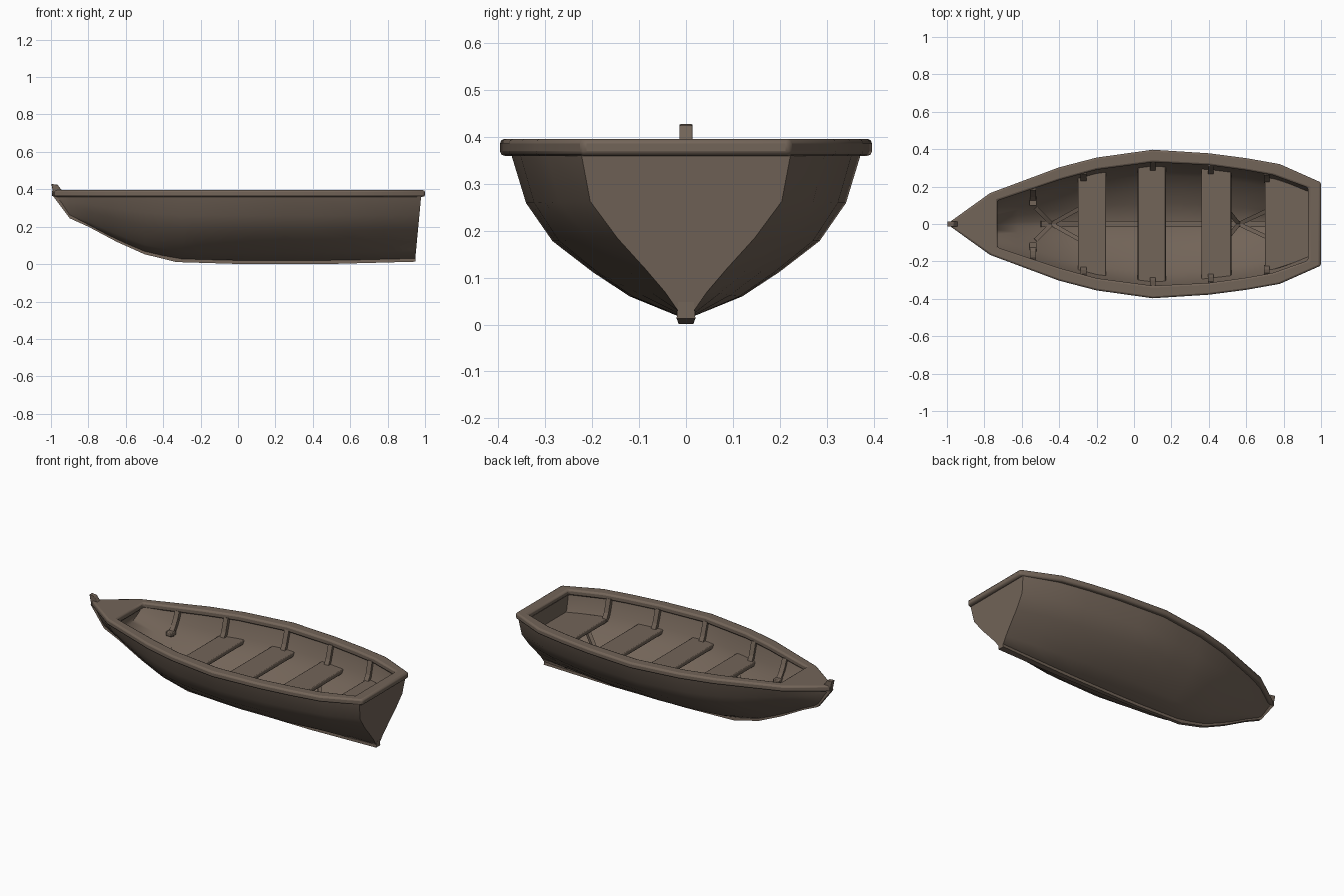
import bpy, bmesh, math
from mathutils import Vector

cube = bpy.data.objects.get("Cube")
if cube:
    bpy.data.objects.remove(cube)

wood = bpy.data.materials.new("weathered_wood")
wood.use_nodes = True
COLOR = (0.17, 0.128, 0.098, 1)
wood.diffuse_color = COLOR
bsdf = wood.node_tree.nodes["Principled BSDF"]
bsdf.inputs["Base Color"].default_value = COLOR
bsdf.inputs["Roughness"].default_value = 0.9

TOP = 0.37
# Plan outline (x, half width) of the gunwale; keel and inner floor profiles (x, z)
OUTER = [(-1, 0), (-0.77, 0.165), (-0.4, 0.303), (-0.2, 0.355), (0.1, 0.397),
         (0.4, 0.378), (0.6, 0.352), (0.78, 0.32), (1, 0.222)]
INNER = [(-0.73, 0), (-0.73, 0.125), (-0.4, 0.235), (-0.2, 0.29), (0.1, 0.33),
         (0.4, 0.315), (0.6, 0.287), (0.74, 0.262), (0.93, 0.195)]
KEEL = [(-0.99, 0.365), (-0.9, 0.245), (-0.8, 0.2), (-0.65, 0.12), (-0.5, 0.053),
        (-0.33, 0.011), (0, 0.001), (0.5, 0.001), (0.95, 0.013)]
FLOOR = [(-0.74, 0.3), (-0.62, 0.215), (-0.5, 0.13), (-0.3, 0.055), (0, 0.04), (0.95, 0.055)]
# Cross-section width fractions at each height fraction
LEVELS = [0.05, 0.16, 0.3, 0.48, 0.7, 1]
BOW = [0.06, 0.22, 0.4, 0.6, 0.82, 1]
MID = [0.055, 0.32, 0.53, 0.76, 0.91, 1]
STERN = [0.08, 0.2, 0.39, 0.65, 0.91, 1]


def interp(table, x):
    if x <= table[0][0]:
        return table[0][1]
    for (a, u), (b, v) in zip(table, table[1:]):
        if x <= b:
            return u + (v - u) * (x - a) / (b - a)
    return table[-1][1]


def shape(x, i):
    return interp([(-0.95, BOW[i]), (-0.25, MID[i]), (0.45, MID[i]), (0.95, STERN[i])], x)


def section(x, profile=KEEL, inset=0.0):
    """Half section from bottom to rim as (y, z) pairs."""
    bottom = interp(profile, x)
    width = max(interp(OUTER, x) - 0.022 - inset, 0.006)
    return [(width * shape(x, i), bottom + (TOP - bottom) * t)
            for i, t in enumerate(LEVELS)]


def lining_half(x, z):
    return interp([(pz, py) for py, pz in section(x, FLOOR, 0.03)], z)


def finish(name, bm, bevel=0.0, angle=35, recalc=True):
    if recalc:
        bmesh.ops.recalc_face_normals(bm, faces=bm.faces)
    mesh = bpy.data.meshes.new(name)
    bm.to_mesh(mesh)
    bm.free()
    mesh.materials.append(wood)
    obj = bpy.data.objects.new(name, mesh)
    bpy.context.collection.objects.link(obj)
    if bevel:
        mod = obj.modifiers.new("soft_edges", "BEVEL")
        mod.width, mod.segments = bevel, 2
    bpy.ops.object.select_all(action="DESELECT")
    obj.select_set(True)
    bpy.context.view_layer.objects.active = obj
    bpy.ops.object.shade_smooth_by_angle(angle=math.radians(angle))


def shell(name, stations, profile, inset, rake, inward):
    """Loft full sections through the stations and cap both ends."""
    bm = bmesh.new()
    rows = []
    for x in stations:
        half = section(x, profile, inset)
        lean = rake if x == stations[-1] else 0
        pts = [(-y, z) for y, z in reversed(half)] + half
        rows.append([bm.verts.new((x + lean * z / TOP, y, z)) for y, z in pts])
    for a, b in zip(rows, rows[1:]):
        for j in range(len(a) - 1):
            bm.faces.new((a[j], b[j], b[j + 1], a[j + 1]))
    bm.faces.new(list(reversed(rows[0])))
    bm.faces.new(rows[-1])
    # Face the hull outward and the lining inward
    bm.normal_update()
    for f in bm.faces:
        c = f.calc_center_median()
        mid = Vector((min(max(c.x, -0.6), 0.8), 0, 0.35))
        if (f.normal.dot(c - mid) < 0) != inward:
            f.normal_flip()
    finish(name, bm, angle=60, recalc=False)


def tube(bm, rows, closed=False):
    """Skin four-sided rings, closed in a loop or capped at the ends."""
    count = len(rows) if closed else len(rows) - 1
    for n in range(count):
        a, b = rows[n], rows[(n + 1) % len(rows)]
        for k in range(4):
            m = (k + 1) % 4
            bm.faces.new((a[k], a[m], b[m], b[k]))
    if not closed:
        bm.faces.new(rows[0])
        bm.faces.new(rows[-1])


def beam(bm, p, q, w, h):
    """Rectangular bar from p to q."""
    p, q = Vector(p), Vector(q)
    d = (q - p).normalized()
    side = d.cross(Vector((0, 0, 1)))
    if side.length < 0.1:
        side = Vector((0, 1, 0))
    side = side.normalized() * w / 2
    up = side.cross(d).normalized() * h / 2
    tube(bm, [[bm.verts.new(c + s * side + u * up)
               for s, u in ((-1, -1), (1, -1), (1, 1), (-1, 1))] for c in (p, q)])


# Planked hull and its inner lining, which slopes up towards the bow
shell("hull", [-0.985, -0.94, -0.9, -0.8, -0.7, -0.6, -0.5, -0.4, -0.3, -0.2, -0.05, 0.1,
               0.25, 0.4, 0.6, 0.78, 0.945], KEEL, 0, 0.035, False)
shell("hull_lining", [-0.74, -0.62, -0.5, -0.4, -0.3, -0.2, -0.05, 0.1, 0.25, 0.4, 0.6,
                      0.78, 0.935], FLOOR, 0.03, 0, True)

# Keel bar, slim forward and widening to a skeg at the stern
bm = bmesh.new()
rows = []
for x, z in KEEL:
    w = interp([(0, 0.011), (0.95, 0.02)], x)
    rows.append([bm.verts.new((x, y, z + dz)) for y, dz in
                 ((-w, 0), (w, 0), (w * 0.85, 0.035), (-w * 0.85, 0.035))])
tube(bm, rows)
finish("keel", bm)

# Gunwale ring with the small bow deck
bm = bmesh.new()
pairs = list(zip(OUTER, INNER))
ring = [(o, i, 1) for o, i in pairs] + [(o, i, -1) for o, i in reversed(pairs[1:])]
tube(bm, [[bm.verts.new((p[0], s * p[1], z)) for p, z in
           ((o, 0.36), (o, 0.396), (i, 0.396), (i, 0.36))] for o, i, s in ring], closed=True)
finish("gunwale", bm, bevel=0.01)

# Stem head: a low wedge on the bow tip
bm = bmesh.new()
tube(bm, [[bm.verts.new((x, y, z)) for x, z in
           ((-0.985, 0.365), (-0.998, 0.428), (-0.965, 0.425), (-0.935, 0.385))]
          for y in (-0.014, 0.014)])
finish("stem_head", bm, bevel=0.003)

# Thwarts and stern bench, cut to the lining
SEAT = 0.265
for name, x0, x1 in (("front_seat", -0.3, -0.15), ("middle_seat", 0.02, 0.17),
                     ("rear_seat", 0.36, 0.52), ("stern_bench", 0.7, 0.94)):
    bm = bmesh.new()
    tube(bm, [[bm.verts.new((x, s * (lining_half(x, z) + 0.012), z))
               for x, s in ((x0, -1), (x1, -1), (x1, 1), (x0, 1))]
              for z in (SEAT - 0.025, SEAT)])
    finish(name, bm, bevel=0.005)

# Ribs rising from the seats to the gunwale
bm = bmesh.new()
for x in (-0.54, -0.27, 0.1, 0.41, 0.71):
    for s in (-1, 1):
        pts = [(x, s * (lining_half(x, z) - 0.007), z) for z in (0.25, 0.29, 0.33, 0.37)]
        for p, q in zip(pts, pts[1:]):
            beam(bm, p, q, 0.03, 0.022)
finish("ribs", bm)

# Bow brackets at the foot of the foremost ribs
bm = bmesh.new()
root = lining_half(-0.54, 0.26)
for s in (-1, 1):
    beam(bm, (-0.54, s * (root + 0.01), 0.262), (-0.54, s * (root - 0.04), 0.262), 0.04, 0.025)
finish("bow_brackets", bm, bevel=0.004)

# Keelson along the floor
bm = bmesh.new()
beam(bm, (-0.5, 0, 0.14), (-0.3, 0, 0.068), 0.03, 0.03)
beam(bm, (-0.3, 0, 0.068), (0.9, 0, 0.068), 0.03, 0.03)
finish("keelson", bm)

# Splayed struts under the seats
bm = bmesh.new()
for x, z, front, front_z, back, spread in ((-0.44, 0.12, -0.53, 0.2, -0.28, 0.09),
                                           (0.56, 0.075, 0.5, 0.245, 0.72, 0.075)):
    for s in (-1, 1):
        beam(bm, (x, 0, z), (front, s * spread, front_z), 0.022, 0.025)
        beam(bm, (x, 0, z), (back, s * spread, 0.245), 0.022, 0.025)
finish("seat_struts", bm)
